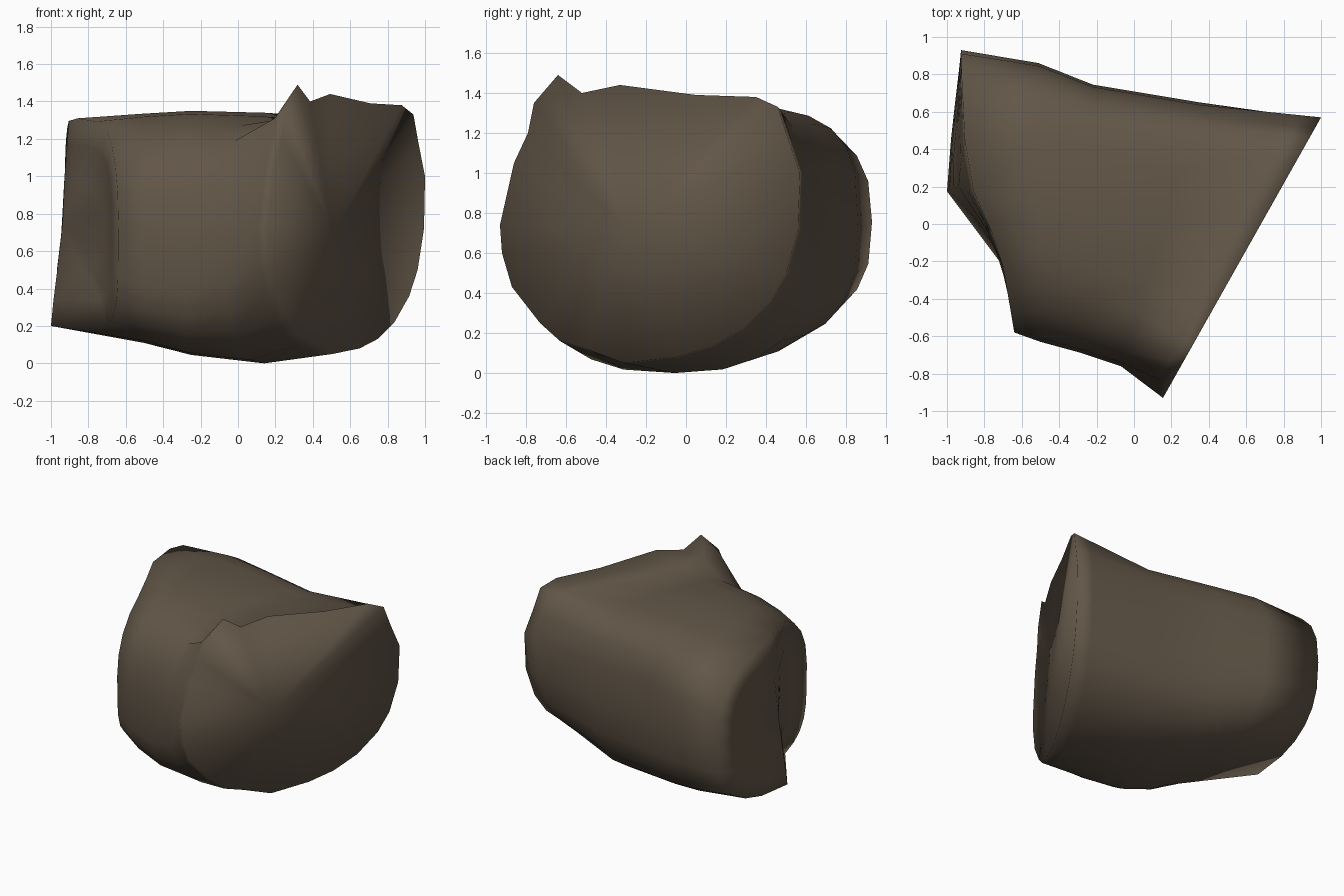
import bpy, bmesh, math

if "Cube" in bpy.data.objects:
    bpy.data.objects.remove(bpy.data.objects["Cube"])

N = 24  # points round each section


def cap_x(y):
    # slanted flat cut on the right
    return 0.2 + (y + 0.85) * 0.8 / 1.42


def left_x(y, z):
    # bent left end: steep near the front, stepping out towards the back
    if y < -0.15:
        return -0.64 - (y + 0.58) * 0.17
    low = max(0.0, min(1.0, (1.3 - z) / 1.1))
    out = -0.9 - 0.1 * low
    ridge = .27 - .1 * low
    if y < ridge:
        return -0.713 + (out + 0.713) * (y + 0.15) / (ridge + .15)
    return out + (-0.925 - out) * ((y - ridge) / (.93 - ridge)) ** 1.3


def spow(v, e):
    return math.copysign(abs(v) ** e, v)


def section(yf, yb, zb, zt, ft, bt, fb, bb):
    # rounded-box outline, front -> top -> back -> bottom, one roundness per corner
    cy, hy, cz, hz = (yf + yb) / 2, (yb - yf) / 2, (zb + zt) / 2, (zt - zb) / 2
    pts = []
    for i in range(N):
        a = 2 * math.pi * i / N
        c, s = math.cos(a), math.sin(a)
        e = (ft if c > 0 else bt) if s > 0 else (fb if c > 0 else bb)
        pts.append((cy - hy * spow(c, e), cz + hz * spow(s, e)))
    return pts


# ragged rim of the right cut, as (y, z)
RIM = [(-.93, .74), (-.86, 1.05), (-.79, 1.2), (-.76, 1.35), (-.64, 1.49), (-.52, 1.4),
       (-.33, 1.44), (.05, 1.39), (.35, 1.38), (.46, 1.33), (.51, 1.17), (.57, 1.0),
       (.56, .72), (.5, .5), (.42, .36), (.28, .22), (.12, .13), (-.05, .08),
       (-.31, .05), (-.5, .12), (-.63, .16), (-.73, .25), (-.87, .43), (-.92, .6)]

# body sections: (x front, x back), (y front, y back, z bottom, z top, roundness)
BODY = [((-.5, -.51), (-.63, .86, .11, 1.335, .8, .58, .5, .72)),
        ((-.28, -.22), (-.69, .745, .045, 1.35, .75, .5, .55, .72)),
        ((-.07, .35), (-.76, .65, 0, 1.34, .75, .52, .75, .8))]

bm = bmesh.new()


def ring(pts):
    return [bm.verts.new(p) for p in pts]


def bridge(a, b):
    for i in range(N):
        j = (i + 1) % N
        bm.faces.new((a[i], a[j], b[j], b[i]))


# left end ring and body sections
left_yz = section(-.58, .93, .2, 1.31, .9, .74, .47, .72)
rings = [ring([(left_x(y, z), y, z) for y, z in left_yz])]
for (xf, xb), s in BODY:
    rings.append(ring([(xf + (xb - xf) * (y - s[0]) / (s[1] - s[0]), y, z)
                       for y, z in section(*s)]))

# neck just before the rim, kept below the ragged top edge
rim_pts = [(cap_x(y), y, z) for y, z in RIM]
neck = []
for v, p in zip(rings[-1], rim_pts):
    q = [a + (b - a) * .8 for a, b in zip(v.co, p)]
    neck.append((q[0], q[1], min(q[2], 1.31)))
rings.append(ring(neck))
rings.append(ring(rim_pts))
for a, b in zip(rings, rings[1:]):
    bridge(a, b)

# bent left face: rings following the end surface, then a fan
last = rings[0]
cy, cz = .2, .74
for s in (.75, .45):
    pts = [(cy + (y - cy) * s, cz + (z - cz) * s) for y, z in left_yz]
    r = ring([(left_x(y, z), y, z) for y, z in pts])
    bridge(last, r)
    last = r
c = bm.verts.new((left_x(cy, cz), cy, cz))
for i in range(N):
    bm.faces.new((last[i], last[(i + 1) % N], c))

# flat right cut, fanned from a point on its plane
hub = bm.verts.new((cap_x(-.3), -.3, .7))
for i in range(N):
    bm.faces.new((rings[-1][i], rings[-1][(i + 1) % N], hub))

bmesh.ops.recalc_face_normals(bm, faces=bm.faces)
for f in bm.faces:
    f.smooth = True
mesh = bpy.data.meshes.new("rock_chunk")
bm.to_mesh(mesh)
bm.free()
rock = bpy.data.objects.new("rock_chunk", mesh)
bpy.context.collection.objects.link(rock)

# single earthy colour
mat = bpy.data.materials.new("earth_brown")
mat.diffuse_color = (.122, .093, .064, 1)
mat.use_nodes = True
mat.node_tree.nodes["Principled BSDF"].inputs["Base Color"].default_value = mat.diffuse_color
mesh.materials.append(mat)
